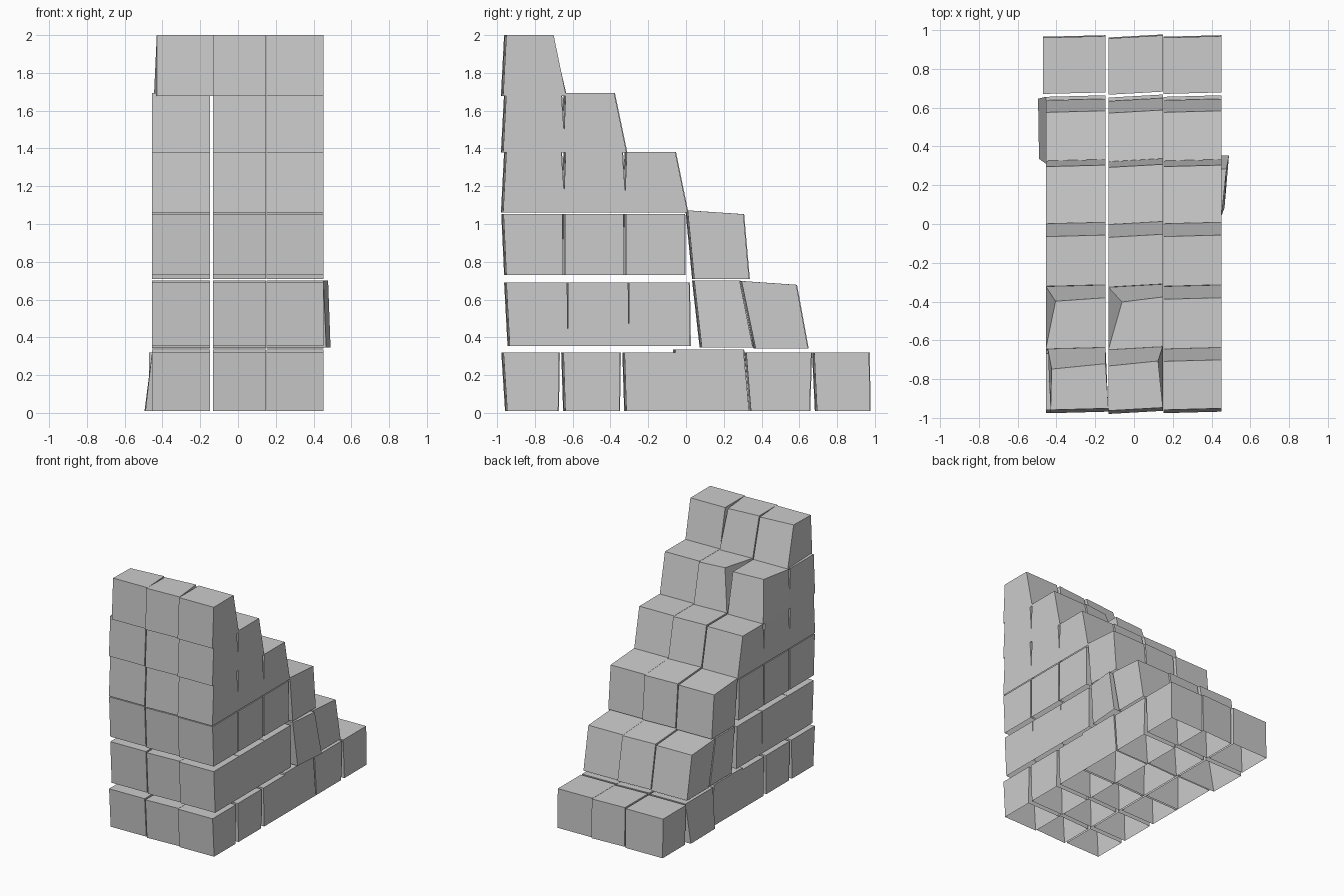
import bpy, bmesh

if "Cube" in bpy.data.objects:
    bpy.data.objects.remove(bpy.data.objects["Cube"])

PITCH = 1.94 / 6          # depth of one row

# Course: bottom z, top z, half gap between rows, front y at top and at bottom
COURSES = [(.01, .32, .014, -.97, -.95), (.355, .69, .002, -.955, -.937),
           (.73, 1.053, .002, -.97, -.955), (1.06, 1.382, .003, -.955, -.972),
           (1.378, 1.694, .003, -.955, -.972), (1.678, 2.0, 0, -.955, -.972)]


def columns():
    """Three block columns, with a gap right of the first."""
    return [(-.455, -.147), (-.132, .149), (.151, .452)]


def shape(course, row):
    """Side profile of a row: y at bottom front/back, top front/back, z range."""
    z0, z1, gap, top_front, bot_front = COURSES[course]
    y0 = -.97 + PITCH * row + gap
    y1 = y0 + PITCH - 2 * gap
    bf, bb, tf, tb = y0, y1, y0, y1
    if row == 0:
        bf, tf = bot_front, top_front
    if course == 0:
        if row < 3:                      # lower rows sit slightly forward
            bf, bb, tb = bf - .01 * (row > 0), bb - .02, tb - .015
            tf -= .02 * (row > 0)
        elif row == 3:
            bf, tf, bb, tb, z1 = -.05, -.06, .33, .30, .335
        elif row == 4:
            bf, tf, bb, tb = .34, .315, .65, .66
        else:
            bf, tf, bb, tb = .69, .675, .97, .965
    elif course == 1:
        if row < 3:                      # tight front rows
            bf += .015 * (row > 0)
            bb, tf, tb = bb + .02, tf + .015 * (row > 0), tb + .015
        elif row == 3:
            bf, tf, bb, tb, z0, z1 = .08, .04, .35, .28, .345, .70
        else:
            bf, tf, bb, tb, z0, z1 = .365, .29, .642, .58, .34, .688
    elif course == 2:
        if row < 3:
            bb, tb = bb - .008, tb - .01
        else:
            bf, tf, bb, tb, z0, z1 = .04, .005, .33, .30, .71, 1.062
    else:
        # upper courses taper; the exposed back row leans most
        last = row == 5 - course
        bb, tb = bb + .008, tb - (.058 if last else .015)
        if row > 0:
            bf, tf = bf - .01, tf + .003
    return bf, bb, tf, tb, z0, z1


# Crooked corners: (course, row, column) -> {corner: (dx, dy)}
# corners 0-3 bottom, 4-7 top, each front-left, front-right, back-right, back-left
TWEAKS = {
    (0, 4, 0): {0: (-.035, 0), 3: (-.04, 0)},
    (1, 3, 2): {1: (.015, 0), 2: (.038, 0), 6: (.025, 0)},
    (4, 1, 0): {7: (.05, -.01)},
    (4, 1, 1): {7: (.07, -.01)},
    (5, 0, 0): {0: (.025, 0), 1: (.015, 0), 3: (.01, 0), 4: (.025, 0),
                5: (.015, 0), 6: (0, -.02), 7: (.03, -.04)},
    (5, 0, 1): {6: (-.025, -.01), 7: (0, -.02)},
}


def add_block(bm, course, row, col):
    """Hollow crooked block, open underneath."""
    x0, x1 = columns()[col]
    bf, bb, tf, tb, z0, z1 = shape(course, row)
    tip = .01 * (course < 3 and row == 5 - course and course > 0)  # top dips to the back
    s = .008 if col == 1 else .004                                 # slight twist
    if row == 5 and col == 0:
        x0 -= .015
    moves = TWEAKS.get((course, row, col), {})
    vs = []
    for k, (front, back, z) in enumerate(((bf, bb, z0), (tf, tb, z1))):
        ring = ((x0, front - s, 1), (x1, front + s, 1), (x1, back + s, -1), (x0, back - s, -1))
        for i, (x, y, side) in enumerate(ring):
            dx, dy = moves.get(4 * k + i, (0, 0))
            vs.append(bm.verts.new((x + dx, y + dy, z + k * side * tip)))
    bm.faces.new(vs[4:])
    for i in range(4):
        j = (i + 1) % 4
        bm.faces.new((vs[i], vs[j], vs[j + 4], vs[i + 4]))


# One object per course of the stepped pile, each one row shorter
for course in range(6):
    bm = bmesh.new()
    for row in range(6 - course):
        for col in range(3):
            add_block(bm, course, row, col)
    name = f"block_course_{course + 1}"
    me = bpy.data.meshes.new(name)
    bm.to_mesh(me)
    bm.free()
    bpy.context.collection.objects.link(bpy.data.objects.new(name, me))
